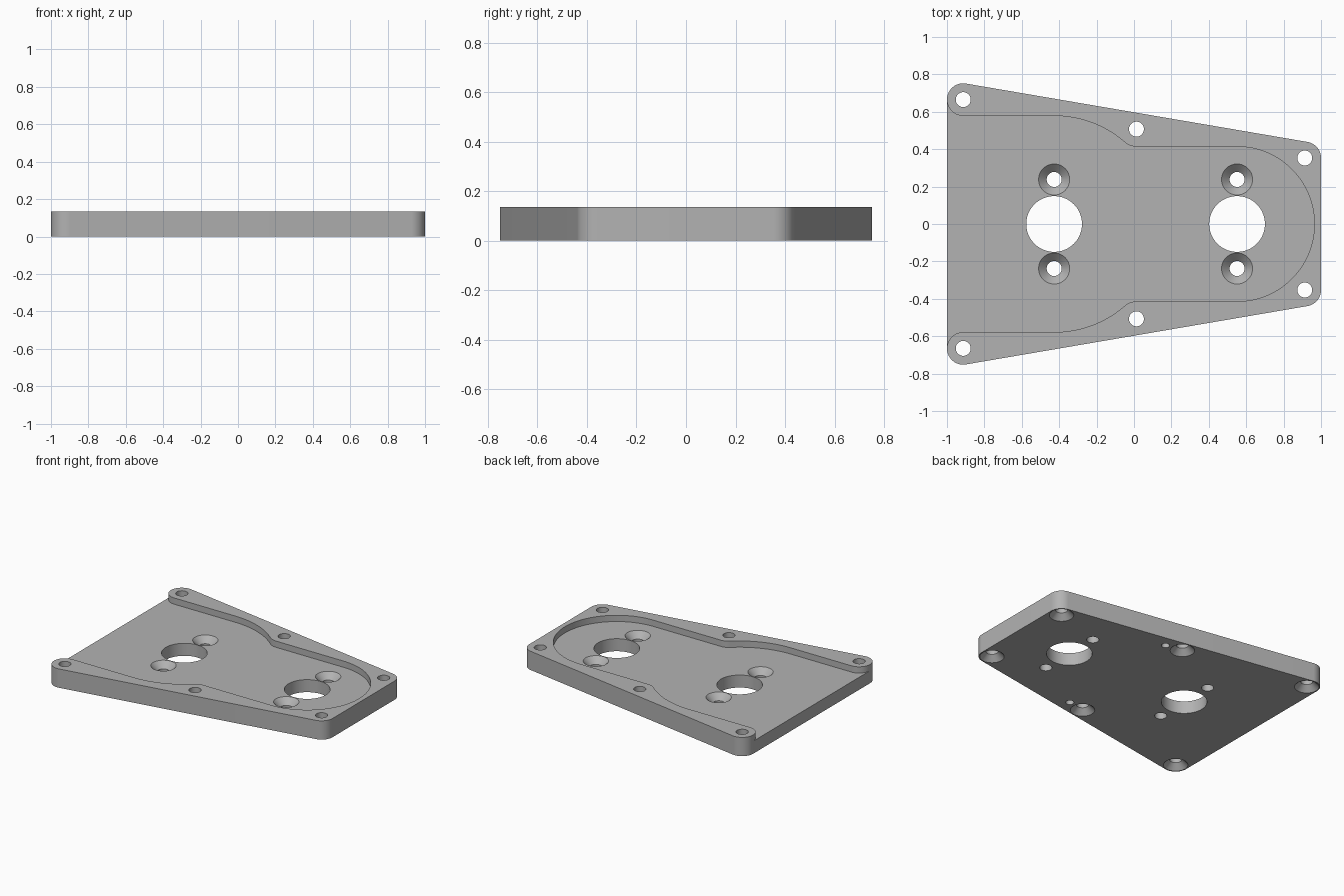
import bpy, bmesh
from math import cos, sin, pi, atan2, hypot
from mathutils import Vector

if "Cube" in bpy.data.objects:
    bpy.data.objects.remove(bpy.data.objects["Cube"], do_unlink=True)

THICK, FLOOR = 0.135, 0.09          # plate top and pocket floor heights
PAD = 0.087                         # radius of the round pads about the screws
WIDE, MID, NARROW = Vector((-0.913, 0.665)), Vector((0.013, 0.507)), Vector((0.913, 0.353))
BORES = (-0.427, 0.551)             # x of the two large bores

grey = bpy.data.materials.new("plain grey")
grey.use_nodes = True
grey.diffuse_color = (0.45, 0.45, 0.45, 1)
grey.node_tree.nodes["Principled BSDF"].inputs["Base Color"].default_value = (0.45, 0.45, 0.45, 1)


def arc(centre, radius, start, end, steps=20):
    return [(centre[0] + radius * cos(start + (end - start) * i / steps),
             centre[1] + radius * sin(start + (end - start) * i / steps))
            for i in range(steps + 1)]


def mirrored(half):
    """Close an upper half outline with its reflection across the x axis."""
    return half + [(x, -y) for x, y in reversed(half) if abs(y) > 1e-5]


def make_object(name, bm):
    bmesh.ops.recalc_face_normals(bm, faces=bm.faces)
    mesh = bpy.data.meshes.new(name)
    bm.to_mesh(mesh)
    bm.free()
    mesh.materials.append(grey)
    obj = bpy.data.objects.new(name, mesh)
    bpy.context.collection.objects.link(obj)
    return obj


def prism(name, outline, low, high):
    bm = bmesh.new()
    face = bm.faces.new([bm.verts.new((x, y, low)) for x, y in outline])
    top = bmesh.ops.extrude_face_region(bm, geom=[face])["geom"]
    verts = [v for v in top if isinstance(v, bmesh.types.BMVert)]
    bmesh.ops.translate(bm, verts=verts, vec=(0, 0, high - low))
    return make_object(name, bm)


def drill(name, x, y, profile, sides=48):
    """Round cutter from a list of (radius, height) rings."""
    bm = bmesh.new()
    rings = [[bm.verts.new((x + r * cos(2 * pi * i / sides), y + r * sin(2 * pi * i / sides), z))
              for i in range(sides)] for r, z in profile]
    for a, b in zip(rings, rings[1:]):
        for i in range(sides):
            j = (i + 1) % sides
            bm.faces.new((a[i], a[j], b[j], b[i]))
    bm.faces.new(rings[0])
    bm.faces.new(rings[-1])
    return make_object(name, bm)


# Tapered plate with rounded corners
edge = NARROW - WIDE
normal = atan2(edge.x, -edge.y)
plate = prism("mounting_plate", mirrored(
    arc(WIDE, PAD, pi, normal) + arc(NARROW, PAD, normal, 0)), 0, THICK)

# Pocket, open at the wide end and stepping in around the screw pads
big = WIDE.y - PAD
small = MID.y - PAD
meet = atan2(MID.y, MID.x - BORES[0])
fillet = hypot(MID.x - BORES[0], MID.y) - big
pocket = mirrored(
    [(-1.2, WIDE.y)] + arc(WIDE, PAD, pi, 1.5 * pi)
    + arc((BORES[0], 0), big, pi / 2, meet)
    + arc(MID, fillet, meet + pi, 1.5 * pi, 10)
    + arc((BORES[1], 0), MID.y - fillet, pi / 2, 0, 32))
cutters = [prism("pocket_cutter", pocket, FLOOR, 0.3)]

# Large bores with a countersunk screw hole on each side
for x in BORES:
    cutters.append(drill("bore_cutter", x, 0, [(0.149, -0.1), (0.149, 0.3)], 72))
    for side in (1, -1):
        cutters.append(drill("top_screw_cutter", x, side * 0.238, [
            (0.04, -0.1), (0.04, FLOOR - 0.043), (0.083, FLOOR), (0.083, 0.3)]))

# Screw holes in the rim, countersunk below, and blind pin holes
for side in (1, -1):
    for spot in (WIDE, MID, NARROW):
        cutters.append(drill("rim_screw_cutter", spot.x, side * spot.y, [
            (0.08, -0.1), (0.08, 0), (0.04, 0.04), (0.04, 0.3)]))
    pin = MID + edge.normalized() * 0.128
    cutters.append(drill("pin_cutter", pin.x, side * pin.y, [(0.027, -0.1), (0.027, 0.09)], 32))

# Cut everything, keep the result and drop the cutters
for cutter in cutters:
    mod = plate.modifiers.new(cutter.name, "BOOLEAN")
    mod.operation, mod.solver, mod.object = "DIFFERENCE", "EXACT", cutter
bpy.context.view_layer.update()
final = bpy.data.meshes.new_from_object(plate.evaluated_get(bpy.context.evaluated_depsgraph_get()))
plate.modifiers.clear()
plate.data = final
for cutter in cutters:
    bpy.data.objects.remove(cutter, do_unlink=True)

# Smooth the round walls and keep the rims sharp
bpy.ops.object.select_all(action="DESELECT")
plate.select_set(True)
bpy.context.view_layer.objects.active = plate
bpy.ops.object.shade_smooth_by_angle(angle=0.5)
